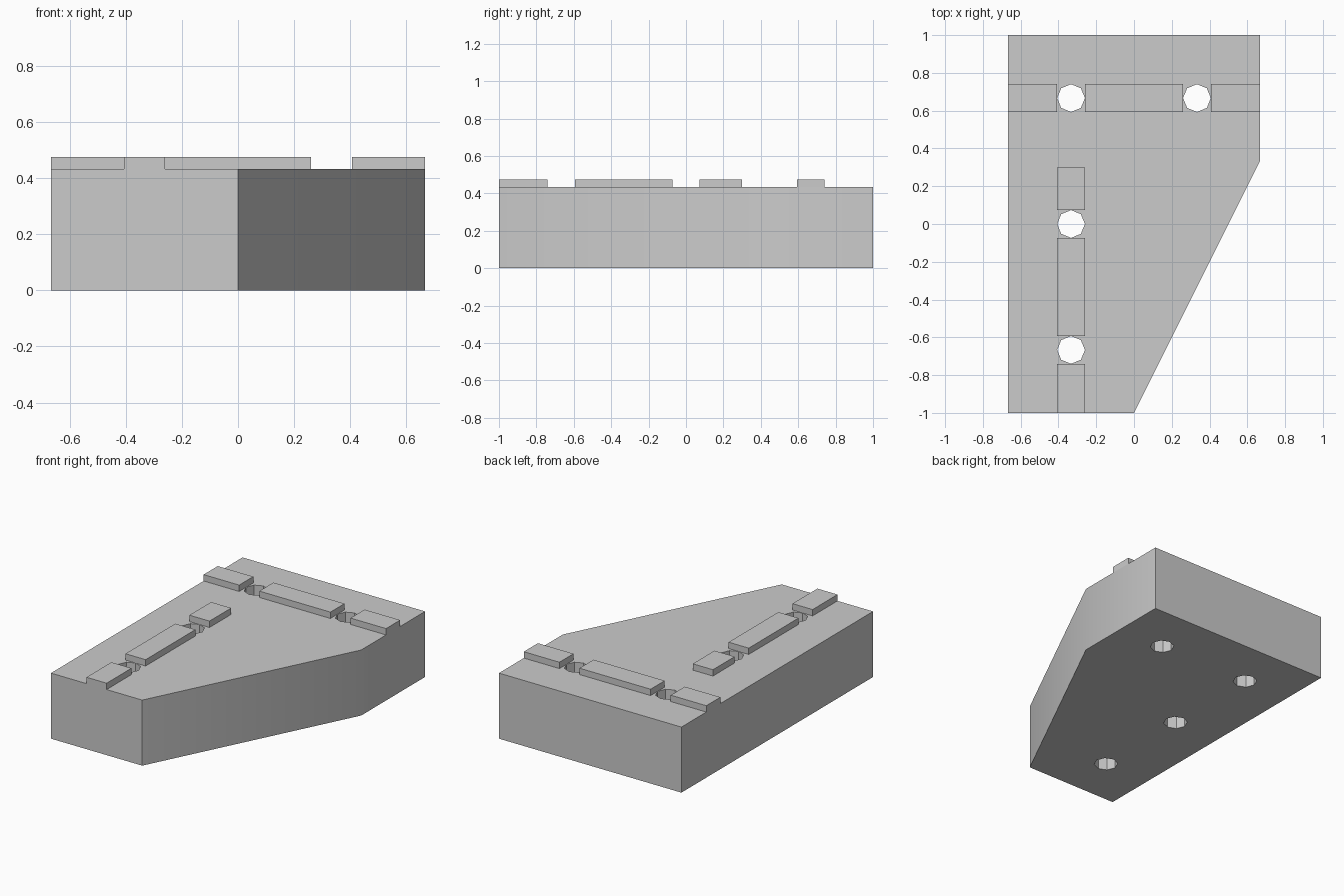
import bpy
import bmesh
from math import radians

if "Cube" in bpy.data.objects:
    bpy.data.objects.remove(bpy.data.objects["Cube"], do_unlink=True)

GREY = (0.6, 0.6, 0.6, 1.0)
W = 2 / 3           # half width, also the hole row offset
C = W / 2           # hole column offset
R = 0.0735          # hole radius and half rail width
DECK, TOP = 0.433, 0.475

grey = bpy.data.materials.new("plain_grey")
grey.diffuse_color = GREY
grey.use_nodes = True
grey.node_tree.nodes["Principled BSDF"].inputs["Base Color"].default_value = GREY


def prism(name, outline, z0, z1):
    """Extrude a flat outline upward into a solid."""
    bm = bmesh.new()
    base = bm.faces.new([bm.verts.new((x, y, z0)) for x, y in outline])
    extruded = bmesh.ops.extrude_face_region(bm, geom=[base], use_keep_orig=True)
    verts = [v for v in extruded["geom"] if isinstance(v, bmesh.types.BMVert)]
    bmesh.ops.translate(bm, verts=verts, vec=(0, 0, z1 - z0))
    bmesh.ops.recalc_face_normals(bm, faces=bm.faces)
    mesh = bpy.data.meshes.new(name)
    bm.to_mesh(mesh)
    bm.free()
    mesh.materials.append(grey)
    obj = bpy.data.objects.new(name, mesh)
    bpy.context.collection.objects.link(obj)
    return obj


def rail(name, x0, x1, y0, y1):
    return prism(name, [(x0, y0), (x1, y0), (x1, y1), (x0, y1)], DECK, TOP)


# Slab with one slanted corner
slab = prism("slab", [(-W, -1), (0, -1), (W, C), (W, 1), (-W, 1)], 0, DECK)

# Octagonal through holes
for x, y in [(-C, -W), (-C, 0), (-C, W), (C, W)]:
    bpy.ops.mesh.primitive_cylinder_add(vertices=8, radius=R, depth=2, location=(x, y, 0))
    cutter = bpy.context.object
    cutter.name = "hole_cutter"
    cutter.hide_render = True
    cutter.data.materials.append(grey)
    cut = slab.modifiers.new("hole", "BOOLEAN")
    cut.operation = "DIFFERENCE"
    cut.solver = "EXACT"
    cut.object = cutter
    bpy.ops.object.select_all(action="DESELECT")
    slab.select_set(True)
    bpy.context.view_layer.objects.active = slab
    bpy.ops.object.modifier_apply(modifier=cut.name)
    bpy.data.objects.remove(cutter, do_unlink=True)

# Soft shading only across the shallow side corner
bpy.ops.object.shade_smooth_by_angle(angle=radians(30))

# Raised rails across the back
for name, x0, x1 in [("right", -W, -C - R), ("middle", -C + R, C - R), ("left", C + R, W)]:
    rail("back_rail_" + name, x0, x1, W - R, W + R)

# Raised rails along the right side
for name, y0, y1 in [("front", -1, -W - R), ("middle", -W + R, -R), ("rear", R, 0.3)]:
    rail("side_rail_" + name, -C - R, -C + R, y0, y1)
